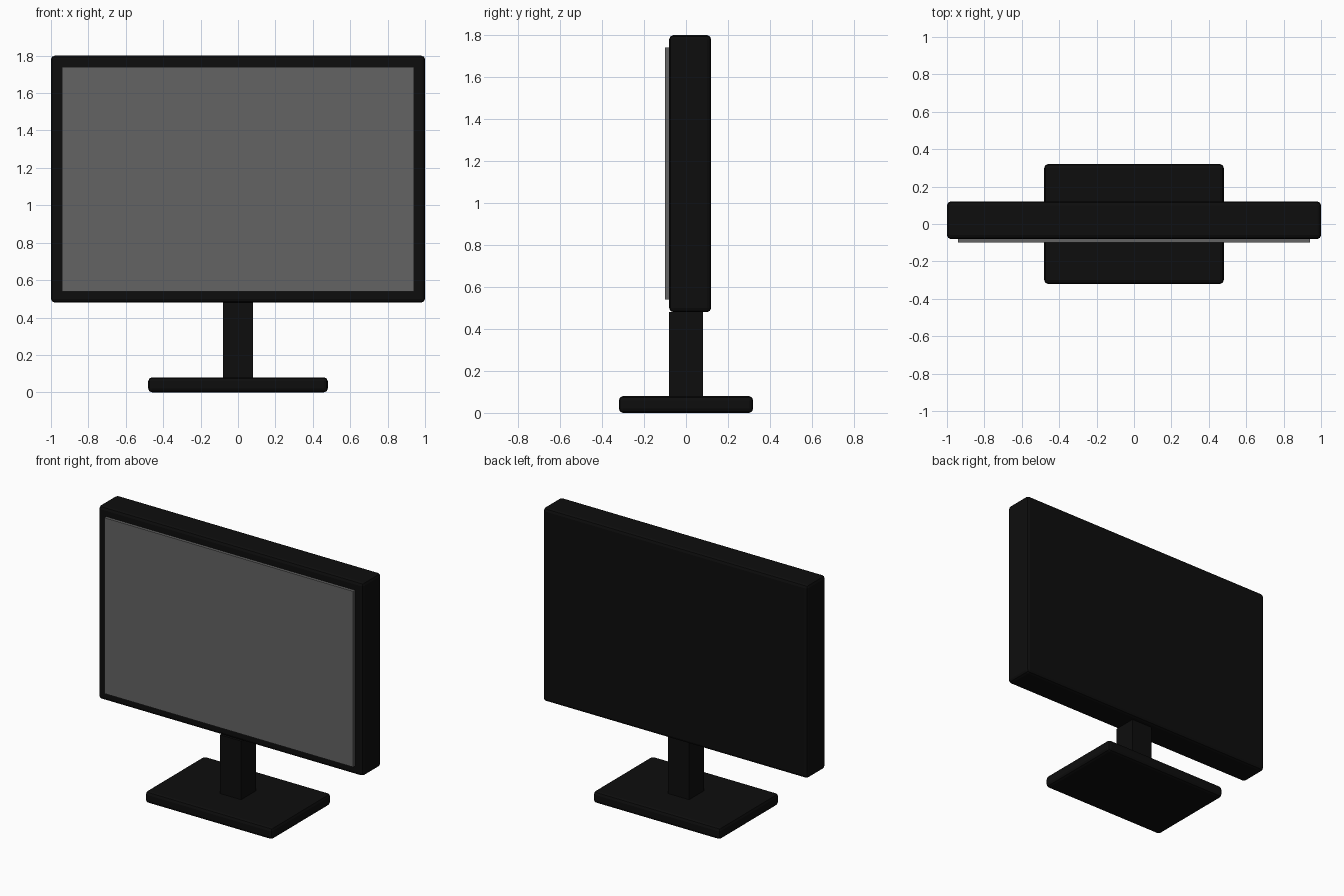
import bpy

if "Cube" in bpy.data.objects:
    bpy.data.objects.remove(bpy.data.objects["Cube"])


def material(name, value):
    m = bpy.data.materials.new(name)
    m.diffuse_color = (value, value, value, 1)
    m.use_nodes = True
    m.node_tree.nodes["Principled BSDF"].inputs["Base Color"].default_value = m.diffuse_color
    return m


black = material("matte black", 0.004)
grey = material("screen grey", 0.125)


def box(name, lo, hi, mat, bevel=0.0):
    """Box between two corners, with optional rounded edges."""
    centre = [(a + b) / 2 for a, b in zip(lo, hi)]
    bpy.ops.mesh.primitive_cube_add(size=1, location=centre)
    ob = bpy.context.object
    ob.name = name
    ob.scale = [b - a for a, b in zip(lo, hi)]
    bpy.ops.object.transform_apply(location=False, rotation=False, scale=True)
    ob.data.materials.append(mat)
    if bevel:
        mod = ob.modifiers.new("edge_bevel", 'BEVEL')
        mod.width = bevel
        mod.segments = 2
    return ob


# Stand
box("base", (-0.48, -0.32, 0), (0.48, 0.32, 0.08), black, 0.02)
box("neck", (-0.08, -0.08, 0.08), (0.08, 0.08, 0.48), black)

# Display
box("case", (-1, -0.08, 0.48), (1, 0.12, 1.80), black, 0.02)
box("screen", (-0.94, -0.10, 0.54), (0.94, -0.08, 1.74), grey)
